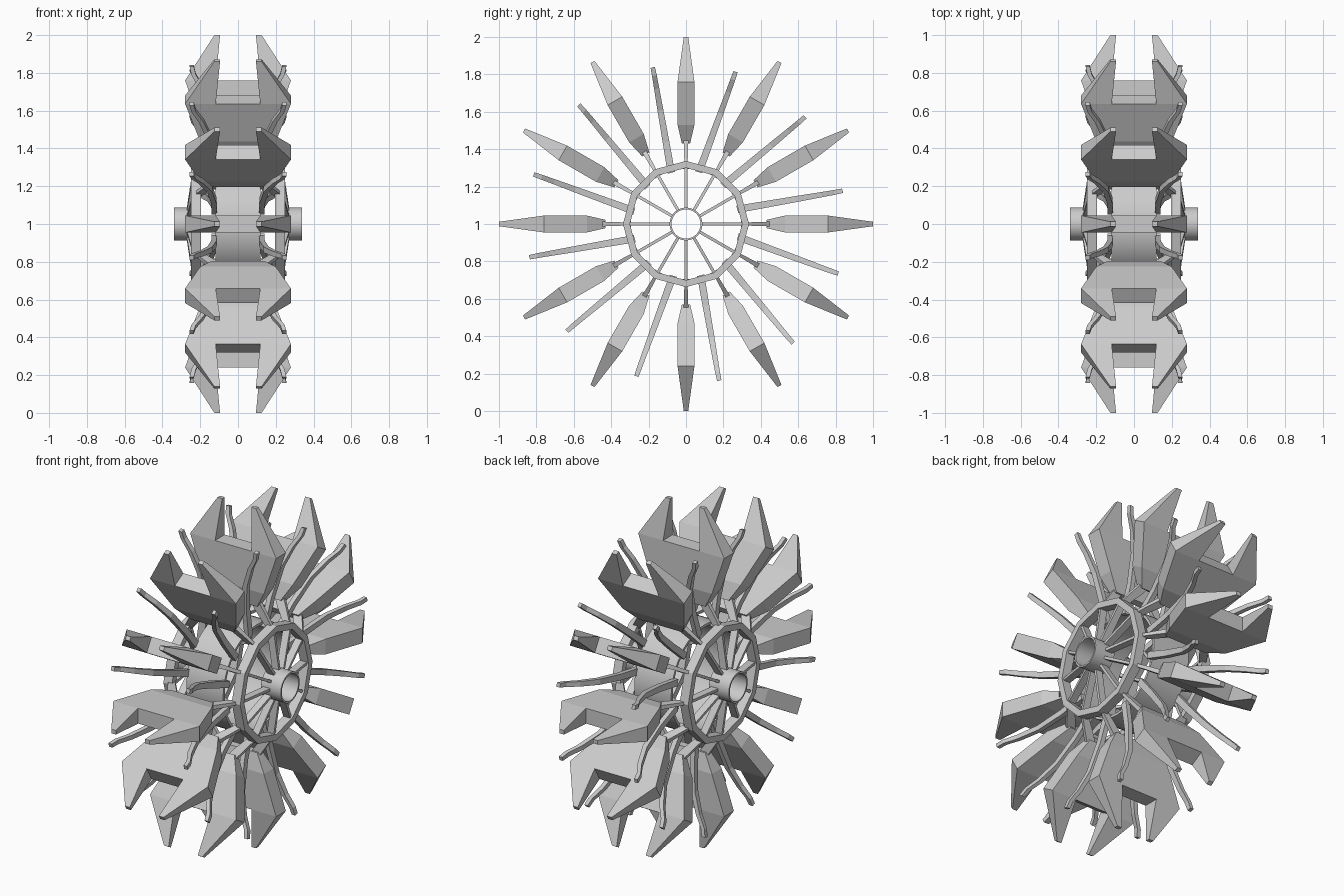
import bpy, bmesh
from math import sin, cos, pi, radians

if "Cube" in bpy.data.objects:
    bpy.data.objects.remove(bpy.data.objects["Cube"])


def slab(bm, pts, faces, angle, side=1):
    """Radial plate: pts are (x, radius, half thickness, tangential offset)."""
    s, c = sin(angle), cos(angle)

    def place(x, r, t):
        return bm.verts.new((side * x, r * s + t * c, 1 + r * c - t * s))
    front = [place(x, r, o + t) for x, r, t, o in pts]
    back = [place(x, r, o - t) for x, r, t, o in pts]
    edges = [(f[i], f[(i + 1) % len(f)]) for f in faces for i in range(len(f))]
    for f in faces:
        bm.faces.new([front[i] for i in f])
        bm.faces.new([back[i] for i in reversed(f)])
    for a, b in edges:
        if (b, a) not in edges:          # outline edges get a wall
            bm.faces.new((front[b], front[a], back[a], back[b]))


def strip(path):
    """Ribbon from (x, radius, half width, half thickness, offset) stations."""
    pts, faces = [], []
    for x, r, w, t, o in path:
        pts += [(x - w, r, t, o), (x + w, r, t, o)]
    for i in range(0, len(pts) - 2, 2):
        faces.append((i, i + 1, i + 3, i + 2))
    return pts, faces


def finish(bm, name):
    bmesh.ops.recalc_face_normals(bm, faces=bm.faces)
    me = bpy.data.meshes.new(name)
    bm.to_mesh(me)
    bm.free()
    ob = bpy.data.objects.new(name, me)
    bpy.context.collection.objects.link(ob)
    return ob


def tube(name, x0, x1, r_in, r_out, sides, smooth=False):
    """Hollow tube along the x axle."""
    bm = bmesh.new()
    loops = []
    for i in range(sides):
        a = 2 * pi * i / sides
        loops.append([bm.verts.new((x, r * sin(a), 1 + r * cos(a)))
                      for x, r in ((x0, r_in), (x0, r_out), (x1, r_out), (x1, r_in))])
    for i in range(sides):
        p, q = loops[i], loops[(i + 1) % sides]
        for k in range(4):
            f = bm.faces.new((p[k], p[(k + 1) % 4], q[(k + 1) % 4], q[k]))
            f.smooth = smooth and k in (1, 3)
    return finish(bm, name)


# Forked paddles
paddle = [(-.14, .43, .022, 0), (.14, .43, .022, 0),
          (.2, .53, .045, 0), (-.2, .53, .045, 0),
          (.28, .76, .045, 0), (.118, .76, .045, 0),
          (-.118, .76, .045, 0), (-.28, .76, .045, 0),
          (.125, 1, .012, 0), (.095, 1, .012, 0),
          (-.095, 1, .012, 0), (-.125, 1, .012, 0)]
paddle_faces = [(0, 1, 2, 3), (3, 2, 4, 5, 6, 7), (5, 4, 8, 9), (7, 6, 10, 11)]
for k in range(12):
    bm = bmesh.new()
    slab(bm, paddle, paddle_faces, radians(30 * k))
    finish(bm, f"paddle_{k + 1}")

# Spokes from hub through ring to paddle, and curved prongs between paddles
spoke = strip([(.25, .08, .022, .008, 0), (.215, .31, .022, .008, 0),
               (.15, .40, .03, .011, 0), (.11, .46, .03, .013, 0)])
prong = strip([(.125, .285, .014, .02, -.005), (.128, .45, .014, .018, .01),
               (.15, .62, .014, .016, .025), (.195, .74, .013, .014, .036),
               (.235, .81, .012, .013, .042), (.245, .855, .011, .012, .045)])
for side, label in ((1, "right"), (-1, "left")):
    for (pts, faces), start, name in ((spoke, 0, "spokes"), (prong, 15, "prongs")):
        bm = bmesh.new()
        for k in range(12):
            slab(bm, pts, faces, radians(start + 30 * k), side)
        finish(bm, f"{label}_{name}")
    # Hub and twelve-sided ring
    tube(f"{label}_hub", side * .21, side * .34, .078, .088, 32, True)
    tube(f"{label}_ring", side * .195, side * .25, .30, .337, 12)

# Central drum carrying the prongs
tube("drum", -.12, .12, .295, .31, 48, True)
